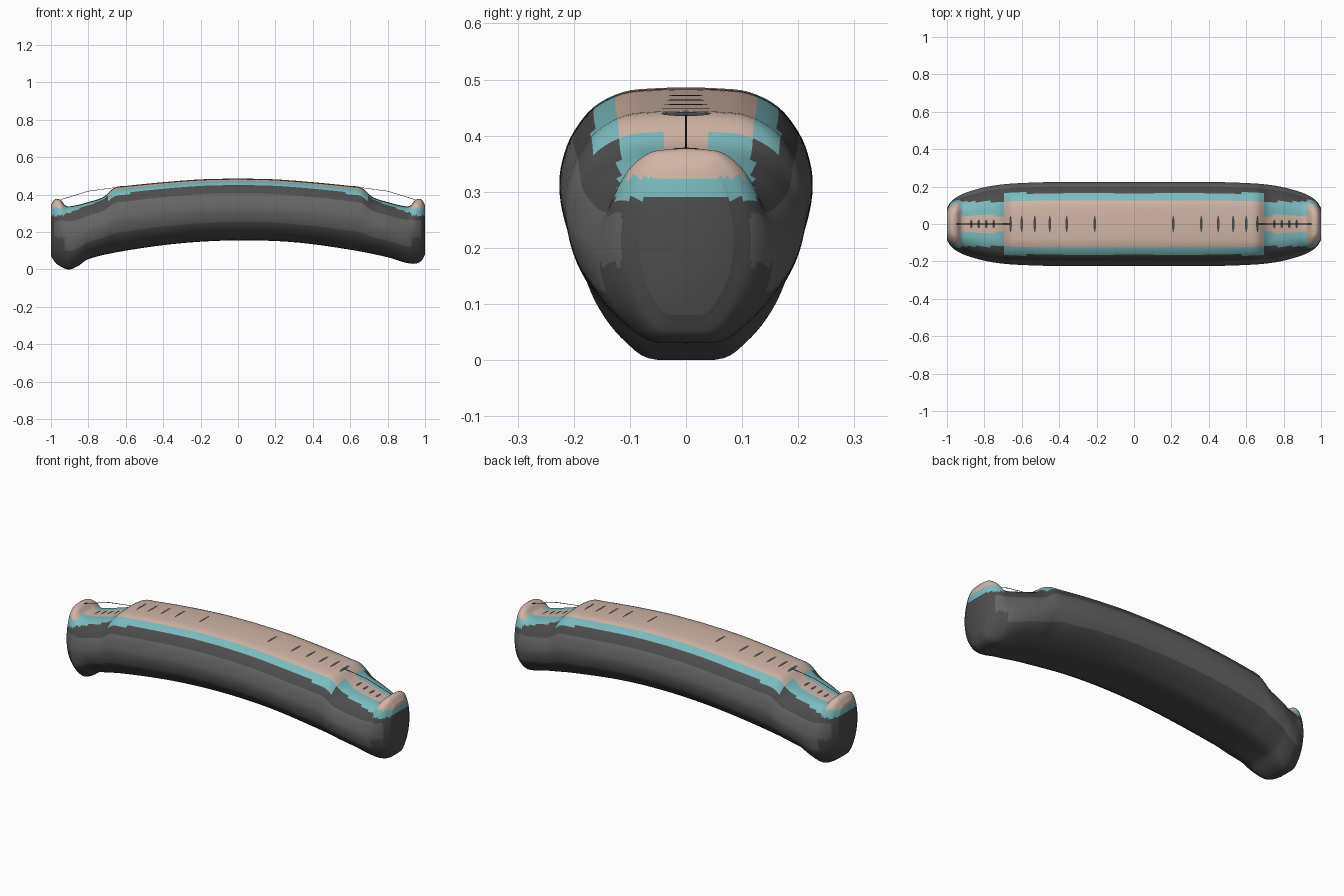
import bpy, bmesh, math

cube = bpy.data.objects.get("Cube")
if cube:
    bpy.data.objects.remove(cube, do_unlink=True)


def make_material(name, color):
    m = bpy.data.materials.new(name)
    m.use_nodes = True
    m.diffuse_color = (*color, 1)
    m.node_tree.nodes["Principled BSDF"].inputs["Base Color"].default_value = (*color, 1)
    return m


dark = make_material("charcoal", (0.075, 0.075, 0.075))
light = make_material("grey", (0.13, 0.13, 0.13))
teal = make_material("teal", (0.2, 0.5, 0.52))
tan = make_material("tan", (0.64, 0.46, 0.38))
DARK, LIGHT, TEAL, TAN = range(4)


def curve(points, x):
    """Smooth interpolation through (x, value) points."""
    n = len(points)
    x = min(max(x, points[0][0]), points[-1][0])
    i = next(k for k in range(n - 1) if x <= points[k + 1][0])

    def slope(k):
        a, b = points[max(k - 1, 0)], points[min(k + 1, n - 1)]
        return (b[1] - a[1]) / (b[0] - a[0])
    (xa, a), (xb, b) = points[i], points[i + 1]
    h = xb - xa
    s = (x - xa) / h
    return (a * (1 + 2 * s) * (1 - s) ** 2 + b * s * s * (3 - 2 * s)
            + h * slope(i) * s * (1 - s) ** 2 - h * slope(i + 1) * s * s * (1 - s))


# Lengthwise curves: underside, top ridge with end notches, half width
BOTTOM = [(-1, .07), (-.97, .03), (-.91, 0), (-.86, .015), (-.8, .055), (-.6, .1),
          (-.3, .14), (0, .155), (.3, .145), (.6, .105), (.8, .065), (.88, .04),
          (.94, .03), (.98, .045), (1, .08)]
TOP = [(0, .486), (.2, .481), (.4, .466), (.6, .446), (.66, .437), (.72, .387),
       (.8, .36), (.88, .34), (.92, .34), (.95, .372), (.98, .374), (1, .345)]
WIDTH = [(0, .225), (.4, .225), (.6, .219), (.7, .212), (.8, .196), (.9, .167),
         (.95, .143), (.98, .118), (1, .085)]
# Half cross-section from bottom centre to top centre: (side, height) fractions
PROFILE = [(0, 0), (.4, .01), (.63, .09), (.82, .2), (.94, .33), (1, .49),
           (.97, .63), (.89, .76), (.73, .895), (.5, .975), (.25, .995), (0, 1)]
SIDE = [(i, p[0]) for i, p in enumerate(PROFILE)]
RISE = [(i, p[1]) for i, p in enumerate(PROFILE)]
STATIONS, HALF = 180, 44


def ring(x):
    zb, zt, w = curve(BOTTOM, x), curve(TOP, abs(x)), curve(WIDTH, abs(x))
    half = []
    for k in range(HALF + 1):
        u = k / HALF * (len(PROFILE) - 1)
        half.append((w * curve(SIDE, u), max(0, zb + (zt - zb) * curve(RISE, u))))
    return [(x, y, z) for y, z in half] + [(x, -y, z) for y, z in half[-2:0:-1]]


def paint(c):
    """Colour bands by distance from the ridge, and by height at the tips."""
    x, y, z = abs(c.x), abs(c.y), c.z
    zb, zt, w = curve(BOTTOM, c.x), curve(TOP, x), curve(WIDTH, x)
    t = (z - zb) / (zt - zb)
    if x > .925:
        if z > .325:
            return TAN
        if z > .287:
            return TEAL
        return LIGHT if y > .115 and .17 < z < .26 and x < .985 else DARK
    notch = x > .69
    if t > .5:
        if y < (.045 if notch else .122):
            return TAN
        if y < (.12 if notch else .166):
            return TEAL
        return LIGHT if y > .885 * w else DARK
    return LIGHT if t > .3 else DARK


def add_object(name, bm, materials):
    me = bpy.data.meshes.new(name)
    bm.to_mesh(me)
    bm.free()
    ob = bpy.data.objects.new(name, me)
    bpy.context.collection.objects.link(ob)
    for m in materials:
        me.materials.append(m)
    return ob


# Curved grip body
bm = bmesh.new()
rings = [[bm.verts.new(p) for p in ring(math.sin(math.pi / 2 * (2 * i / STATIONS - 1)))]
         for i in range(STATIONS + 1)]
n = len(rings[0])
for a, b in zip(rings, rings[1:]):
    for k in range(n):
        j = (k + 1) % n
        bm.faces.new((a[k], b[k], b[j], a[j]))
# End caps, filled in strips so the colour bands carry across
for r in (rings[0], rings[-1]):
    for k in range(HALF):
        quad = [r[k], r[k + 1], r[(n - k - 1) % n], r[(n - k) % n]]
        bm.faces.new(list(dict.fromkeys(quad)))
bmesh.ops.recalc_face_normals(bm, faces=bm.faces)
for f in bm.faces:
    f.material_index = paint(f.calc_center_median())
body = add_object("grip_body", bm, (dark, light, teal, tan))
bpy.context.view_layer.objects.active = body
body.select_set(True)
bpy.ops.object.shade_smooth_by_angle(angle=math.radians(50))

# Narrow dark slits across the ridge
bm = bmesh.new()
slits = [(s * x, .045) for s in (-1, 1) for x in (.21, .36, .45, .53, .6, .66)]
slits += [(s * x, .025) for s in (-1, 1) for x in (.75, .79, .83, .87)]
for x, reach in slits:
    outline = []
    for k in range(12):
        a = k / 12 * math.tau
        px, py = x + .007 * math.cos(a), reach * math.sin(a)
        outline.append(bm.verts.new((px, py, curve(TOP, abs(px)) + .002)))
    bm.faces.new(outline)
add_object("ridge_slits", bm, (dark,))

# Fine cord bridging each end notch
for name, s in (("left_cord", 1), ("right_cord", -1)):
    cu = bpy.data.curves.new(name, "CURVE")
    cu.dimensions = "3D"
    cu.bevel_depth = .0015
    cu.bevel_resolution = 1
    path = cu.splines.new("POLY")
    path.points.add(2)
    for p, (x, z) in zip(path.points, ((.66, .437), (.8, .418), (.95, .372))):
        p.co = (s * x, 0, z, 1)
    cu.materials.append(dark)
    bpy.context.collection.objects.link(bpy.data.objects.new(name, cu))
